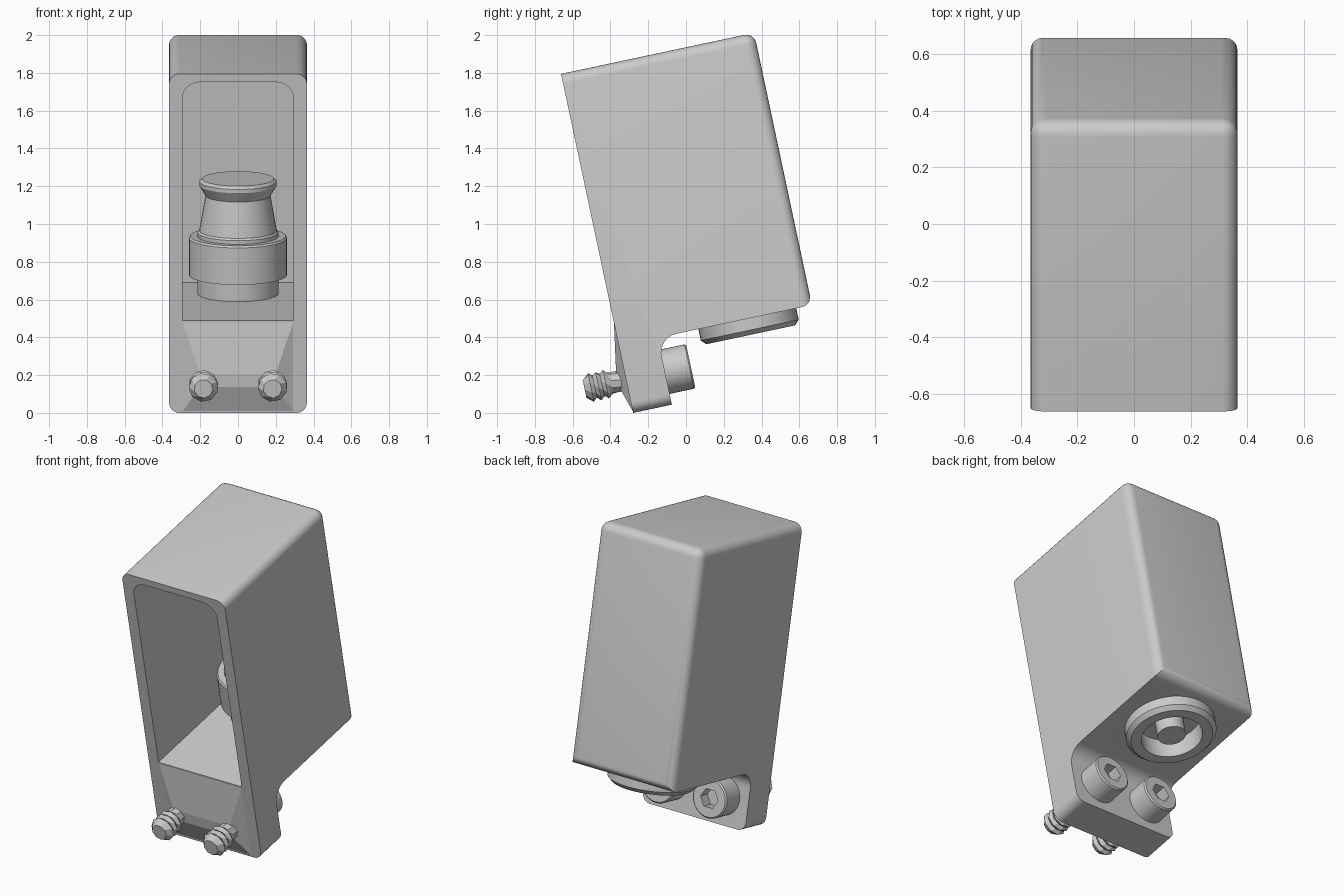
import bpy, bmesh, math
from mathutils import Matrix, Vector

cube = bpy.data.objects.get("Cube")
if cube:
    bpy.data.objects.remove(cube, do_unlink=True)

# Whole assembly leans forward; parts are made in its upright local frame
FRAME = Matrix.Translation((0, -0.28, 0)) @ Matrix.Rotation(math.radians(12), 4, 'X')
W, H, D = 0.365, 1.835, 1.045
FLOOR, UNDER, LEG = 0.5, 0.362, 0.21

grey = bpy.data.materials.new("light_grey")
grey.use_nodes = True
grey.diffuse_color = (0.6, 0.6, 0.6, 1)
grey.node_tree.nodes["Principled BSDF"].inputs["Base Color"].default_value = (0.6, 0.6, 0.6, 1)


def finish(name, bm, smooth=True):
    bmesh.ops.recalc_face_normals(bm, faces=bm.faces)
    mesh = bpy.data.meshes.new(name)
    bm.to_mesh(mesh)
    bm.free()
    mesh.materials.append(grey)
    ob = bpy.data.objects.new(name, mesh)
    bpy.context.collection.objects.link(ob)
    ob.matrix_world = FRAME
    if smooth:
        shade(ob)
    return ob


def activate(ob):
    bpy.ops.object.select_all(action='DESELECT')
    ob.select_set(True)
    bpy.context.view_layer.objects.active = ob


def shade(ob):
    activate(ob)
    bpy.ops.object.shade_smooth_by_angle(angle=math.radians(30))


def cut(ob, cutter):
    mod = ob.modifiers.new("cut", 'BOOLEAN')
    mod.operation, mod.solver, mod.object = 'DIFFERENCE', 'EXACT', cutter
    activate(ob)
    bpy.ops.object.modifier_apply(modifier=mod.name)
    bpy.data.objects.remove(cutter, do_unlink=True)
    shade(ob)


def lathe(name, profile, centre, along_y=False, sides=40, twist=0.0, smooth=True):
    """Revolve (radius, height) points about local z, or about y."""
    bm = bmesh.new()
    rings = []
    for i, (r, h) in enumerate(profile):
        ring = []
        for k in range(sides):
            a = 2 * math.pi * k / sides + i * twist
            p = Vector((r * math.cos(a), r * math.sin(a), h))
            if along_y:
                p = Vector((p.x, p.z, p.y))
            ring.append(bm.verts.new(p + Vector(centre)))
        rings.append(ring)
    for a, b in zip(rings, rings[1:]):
        for k in range(sides):
            n = (k + 1) % sides
            bm.faces.new((a[k], a[n], b[n], b[k]))
    bm.faces.new(rings[0])
    bm.faces.new(rings[-1])
    return finish(name, bm, smooth)


def box(x, y0, y1, z0, z1):
    bm = bmesh.new()
    bmesh.ops.create_cube(bm, size=1)
    for v in bm.verts:
        v.co = (v.co.x * 2 * x, y0 + (v.co.y + .5) * (y1 - y0), z0 + (v.co.z + .5) * (z1 - z0))
    return bm


def round_edges(bm, rule, radius):
    edges = [e for e in bm.edges if rule(e.verts[0].co, e.verts[1].co)]
    bmesh.ops.bevel(bm, geom=edges, offset=radius, segments=6, profile=0.5, affect='EDGES')


# Housing: side outline with a filleted mounting leg, extruded across
R = 0.1
fillet = [(LEG + R - R * math.cos(a), UNDER - R + R * math.sin(a))
          for a in (math.pi / 2 * (1 - i / 8) for i in range(9))]
outline = [(0, 0), (0, H), (D, H), (D, UNDER)] + fillet + [(LEG, 0)]
bm = bmesh.new()
side = bm.faces.new([bm.verts.new((-W, y, z)) for y, z in outline])
extruded = bmesh.ops.extrude_face_region(bm, geom=[side])
bmesh.ops.translate(bm, vec=(2 * W, 0, 0),
                    verts=[g for g in extruded["geom"] if isinstance(g, bmesh.types.BMVert)])


def outer_edge(a, b):
    across = abs(a.x - b.x) > 0.1
    if min(a.y, b.y) > D - .01:
        return True
    return not across and (min(a.z, b.z) > H - .01 or max(a.z, b.z) < .01)


round_edges(bm, outer_edge, 0.055)
housing = finish("housing", bm, False)

# Cavity open at the front, with rounded upper and rear corners
bm = box(0.295, -0.2, 0.965, FLOOR, H - 0.045)
round_edges(bm, lambda a, b: abs(a.y - b.y) > .5 and a.z > 1, 0.09)
cut(housing, finish("cavity_cutter", bm, False))

# Slightly raised faceted pad on the front of the leg
bm = bmesh.new()
base = [bm.verts.new((x, 0.002, z)) for x, z in ((-.295, .005), (.295, .005), (.295, FLOOR), (-.295, FLOOR))]
crest = [bm.verts.new((x, -.045, z)) for x, z in ((-.2, .15), (.2, .15), (.2, .22), (-.2, .22))]
bm.faces.new(base)
bm.faces.new(crest)
for i in range(4):
    j = (i + 1) % 4
    bm.faces.new((base[i], base[j], crest[j]))
    bm.faces.new((base[i], crest[j], crest[i]))
finish("front_pad", bm, False)

# Connector standing inside the cavity
AXIS = (0, 0.695, 0)
lathe("connector_body", [(.215, .45), (.215, .83), (.205, .84), (.172, 1.03), (.205, 1.085),
                         (.205, 1.105), (.19, 1.12)], AXIS)
lathe("connector_collar", [(.26, .6), (.26, .8), (.252, .81), (.2, .81), (.2, .6)], AXIS)

# Ring below the housing, recessed around a centre post
ring = lathe("under_ring", [(.265, .4), (.265, .3), (.24, .275), (.18, .275), (.18, .44), (.1, .44)], AXIS)
cut(housing, lathe("ring_cutter", [(.182, .3), (.182, .437)], AXIS))
lathe("centre_post", [(.083, .45), (.083, .285)], AXIS)

# Two socket screws with coarse threaded tips
for label, x in (("right", -.183), ("left", .183)):
    head = lathe(label + "_screw_head", [(.12, LEG - .01), (.12, .342), (.112, .35)], (x, 0, .178), True)
    cut(head, lathe("socket_cutter", [(.062, .28), (.062, .4)], (x, 0, .178), True, 6))
    thread = [(.058, .02), (.058, -.08)]
    thread += [(.078 if i % 2 else .062, -.09 - i * .02) for i in range(6)]
    thread += [(.05, -.225)]
    lathe(label + "_screw_tip", thread, (x, 0, .178), True, 9, .25, False)
